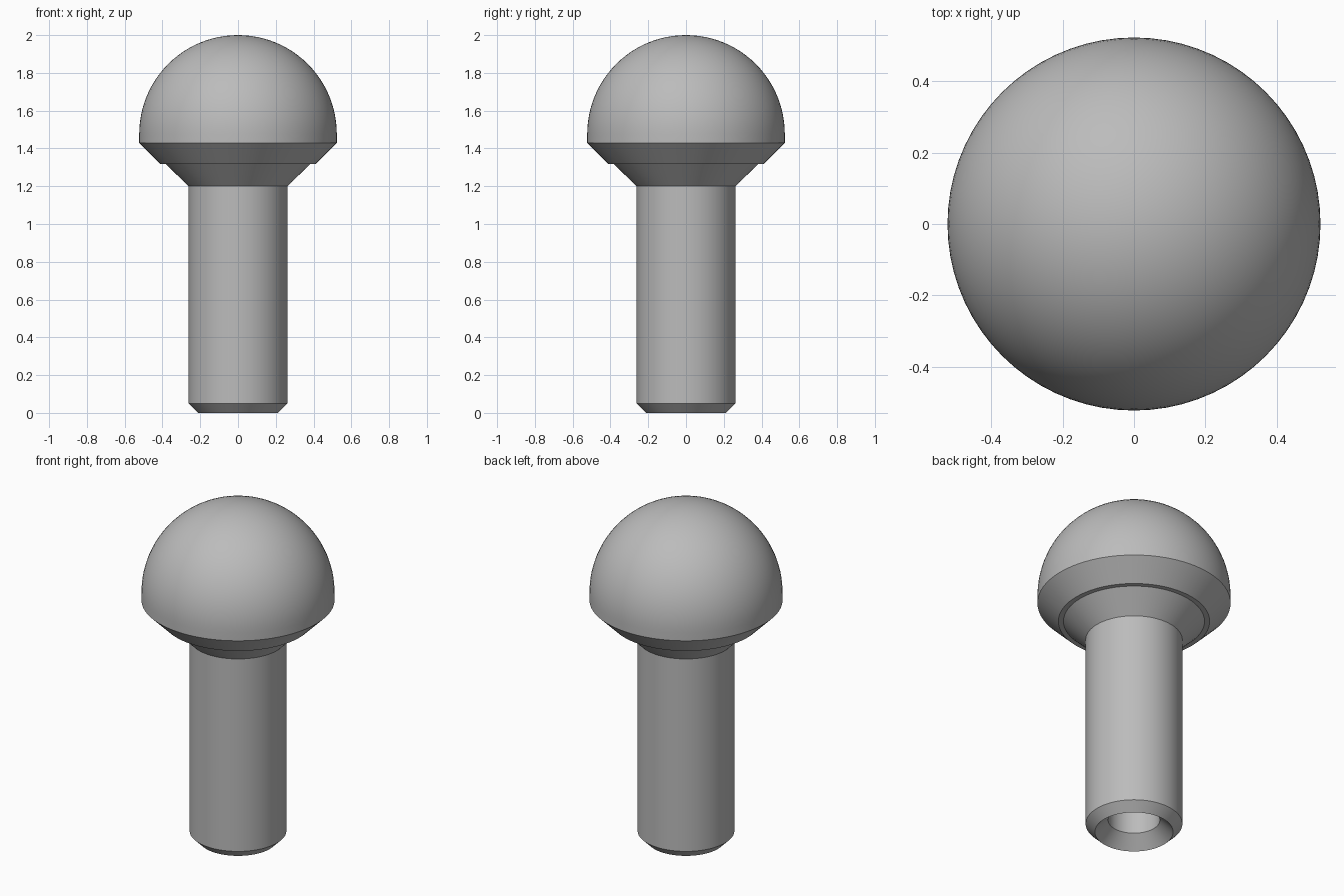
import bpy
import bmesh
from math import cos, sin, pi, radians

cube = bpy.data.objects.get("Cube")
if cube:
    bpy.data.objects.remove(cube, do_unlink=True)

SEGMENTS = 72
STEP_Z = 1.317      # underside of the head
STEP_R = 0.382      # where the shank flare meets the head

# Plain steel
steel = bpy.data.materials.new("steel_grey")
steel.use_nodes = True
grey = (0.5, 0.5, 0.5, 1)
steel.diffuse_color = grey
steel.node_tree.nodes["Principled BSDF"].inputs["Base Color"].default_value = grey


def lathe(name, profile):
    """Turn a (radius, height) profile, listed from the top down, about z."""
    bm = bmesh.new()
    rings = []
    for r, z in profile:
        if r == 0:
            rings.append([bm.verts.new((0, 0, z))] * SEGMENTS)
        else:
            angles = [2 * pi * j / SEGMENTS for j in range(SEGMENTS)]
            rings.append([bm.verts.new((r * cos(a), r * sin(a), z)) for a in angles])
    for upper, lower in zip(rings, rings[1:]):
        for j in range(SEGMENTS):
            k = (j + 1) % SEGMENTS
            corners = [upper[j], lower[j], lower[k], upper[k]]
            bm.faces.new(list(dict.fromkeys(corners)))
    mesh = bpy.data.meshes.new(name)
    bm.to_mesh(mesh)
    bm.free()
    mesh.materials.append(steel)
    obj = bpy.data.objects.new(name, mesh)
    bpy.context.collection.objects.link(obj)
    bpy.ops.object.select_all(action='DESELECT')
    obj.select_set(True)
    bpy.context.view_layer.objects.active = obj
    bpy.ops.object.shade_smooth_by_angle(angle=radians(25))
    return obj


# Domed head: hemisphere, short straight band, chamfer and flat step
R = 0.523
STEPS = 24
dome = [(R * sin(i * pi / 2 / STEPS), 2 - R + R * cos(i * pi / 2 / STEPS))
        for i in range(STEPS + 1)]
lathe("domed_head", dome + [(R, 1.43), (0.41, STEP_Z), (STEP_R, STEP_Z)])

# Shank: flared neck, straight shaft, chamfered end, countersunk blind hole
lathe("shank", [(STEP_R, STEP_Z), (0.262, 1.2), (0.262, 0.05), (0.212, 0),
                (0.14, 0.073), (0.14, 0.6), (0, 0.68)])
